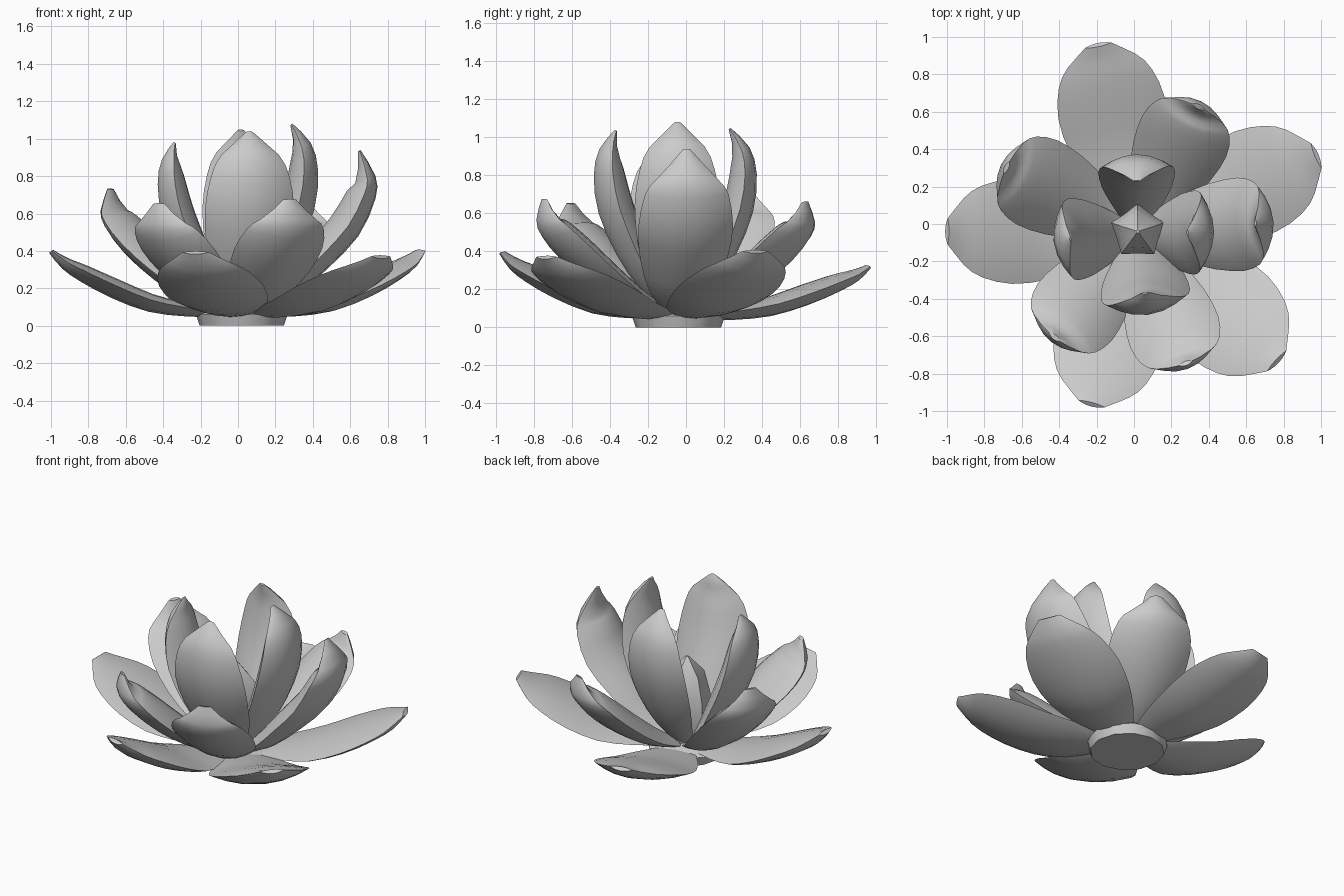
import bpy, math

if "Cube" in bpy.data.objects:
    bpy.data.objects.remove(bpy.data.objects["Cube"])

CX, CY = 0.02, -0.04          # flower axis

# petal backs as (radius, height), one point per station from root to tip
INNER = [(0.07, 0.07), (0.20, 0.20), (0.32, 0.38), (0.415, 0.60), (0.44, 0.80), (0.41, 0.94), (0.33, 1.04)]
TALL = [(0.08, 0.06), (0.26, 0.14), (0.45, 0.30), (0.62, 0.48), (0.71, 0.68), (0.71, 0.80), (0.63, 0.94)]
MIDDLE = [(0.10, 0.06), (0.28, 0.12), (0.47, 0.23), (0.64, 0.37), (0.75, 0.50), (0.79, 0.60), (0.77, 0.72)]
OUTER = [(0.12, 0.045), (0.30, 0.05), (0.50, 0.075), (0.70, 0.15), (0.86, 0.235), (0.96, 0.305), (1.03, 0.39)]
WIDTHS = [0.35, 0.68, 0.92, 1.0, 0.88, 0.64]


def smooth(vals, t):
    """Catmull-Rom value of a list at t in 0..1."""
    n = len(vals) - 1
    i = min(int(t * n), n - 1)
    f = t * n - i
    a, b, c, d = (vals[max(0, min(n, k))] for k in range(i - 1, i + 3))
    return 0.5 * (2 * b + (c - a) * f + (2 * a - 5 * b + 4 * c - d) * f * f + (3 * b - a - 3 * c + d) * f ** 3)


def make_object(name, verts, faces, angle=50):
    mesh = bpy.data.meshes.new(name)
    mesh.from_pydata(verts, [], faces)
    mesh.update()
    ob = bpy.data.objects.new(name, mesh)
    bpy.context.collection.objects.link(ob)
    bpy.ops.object.select_all(action='DESELECT')
    ob.select_set(True)
    bpy.context.view_layer.objects.active = ob
    bpy.ops.object.shade_smooth_by_angle(angle=math.radians(angle))


def loft(name, rings):
    """Skin closed rings of equal length and cap both ends."""
    n = len(rings[0])
    verts = [p for ring in rings for p in ring]
    faces = [(i * n + k, i * n + (k + 1) % n, (i + 1) * n + (k + 1) % n, (i + 1) * n + k)
             for i in range(len(rings) - 1) for k in range(n)]
    faces.append(tuple(reversed(range(n))))
    faces.append(tuple(range(len(verts) - n, len(verts))))
    make_object(name, verts, faces)


def petal(name, deg, back, half, rim, thick, rs=1.0, zs=1.0, curl=0.0, tip=0.08, rows=12, cols=8):
    """Solid lens-shaped petal: rim and thick are fractions of the local half width,
    curl moves the tip outward."""
    n = len(back) - 1
    rr = [p[0] * rs + curl * (k / n) ** 5 for k, p in enumerate(back)]
    zz = [p[1] * zs for p in back]
    ca, sa = math.cos(math.radians(deg)), math.sin(math.radians(deg))
    rings = []
    for i in range(rows + 1):
        t = i / rows
        r, z, w = smooth(rr, t), smooth(zz, t), smooth(WIDTHS + [tip], t) * half
        t0, t1 = max(0, t - 0.02), min(1, t + 0.02)
        dr, dz = smooth(rr, t1) - smooth(rr, t0), smooth(zz, t1) - smooth(zz, t0)
        ln = math.hypot(dr, dz)
        nr, nz = -dz / ln, dr / ln
        ring = []
        for j in range(2 * cols):
            v = math.cos(math.pi * j / cols)
            front = j < cols                       # first half is the inner face
            lift = w * (thick + (rim - thick) * v * v if front else rim * v * v)
            pr, pz, s = r + nr * lift, z + nz * lift, -w * v
            ring.append((CX + pr * ca - s * sa, CY + pr * sa + s * ca, pz))
        rings.append(ring[::-1])
    loft(name, rings)


def lathe(name, profile, sides, star=1.0):
    """Stacked rings; star < 1 pulls every other side in."""
    rings = []
    for r, z in profile:
        ang = [2 * math.pi * k / sides + math.pi / 2 for k in range(sides)]
        rad = [r * (star if k % 2 else 1) for k in range(sides)]
        rings.append([(CX + q * math.cos(a), CY + q * math.sin(a), z) for q, a in zip(rad, ang)])
    loft(name, rings)


# base disc and central bud
lathe("base", [(0.225, 0), (0.245, 0.06), (0.20, 0.09)], 12)
lathe("bud", [(0.09, 0.05), (0.15, 0.18), (0.15, 0.36), (0.11, 0.52), (0.01, 0.63)], 10, 0.78)

# inner ring of four upright petals
for i, (deg, half, rs, zs, curl) in enumerate([(-83, 0.24, 1.02, 1.0, 0), (-1, 0.225, 0.94, 1.04, -0.04),
                                               (91, 0.205, 0.95, 1.01, -0.04), (187, 0.22, 1.02, 0.945, 0.03)]):
    petal(f"inner_petal_{i + 1}", deg, INNER, half, 0.36, 0.8, rs, zs, curl)

# middle ring, one petal standing taller
petal("middle_petal_tall", 4, TALL, 0.25, 0.36, 0.72, 1.01)
for i, (deg, rs, zs) in enumerate([(64, 0.98, 0.92), (154, 1.03, 1.02), (-128, 0.95, 0.91), (-70, 0.99, 0.94)]):
    petal(f"middle_petal_{i + 1}", deg, MIDDLE, 0.25, 0.36, 0.66, rs, zs, tip=0.15)

# outer ring of spreading petals
for i, (deg, half, rs, zs) in enumerate([(102, 0.29, 1.0, 0.79), (23, 0.29, 1.02, 1.0), (-43, 0.30, 1.0, 0.92),
                                         (-105, 0.29, 0.94, 0.98), (180, 0.28, 1.0, 1.0)]):
    petal(f"outer_petal_{i + 1}", deg, OUTER, half, 0.25, 0.38, rs, zs, tip=0.25)
